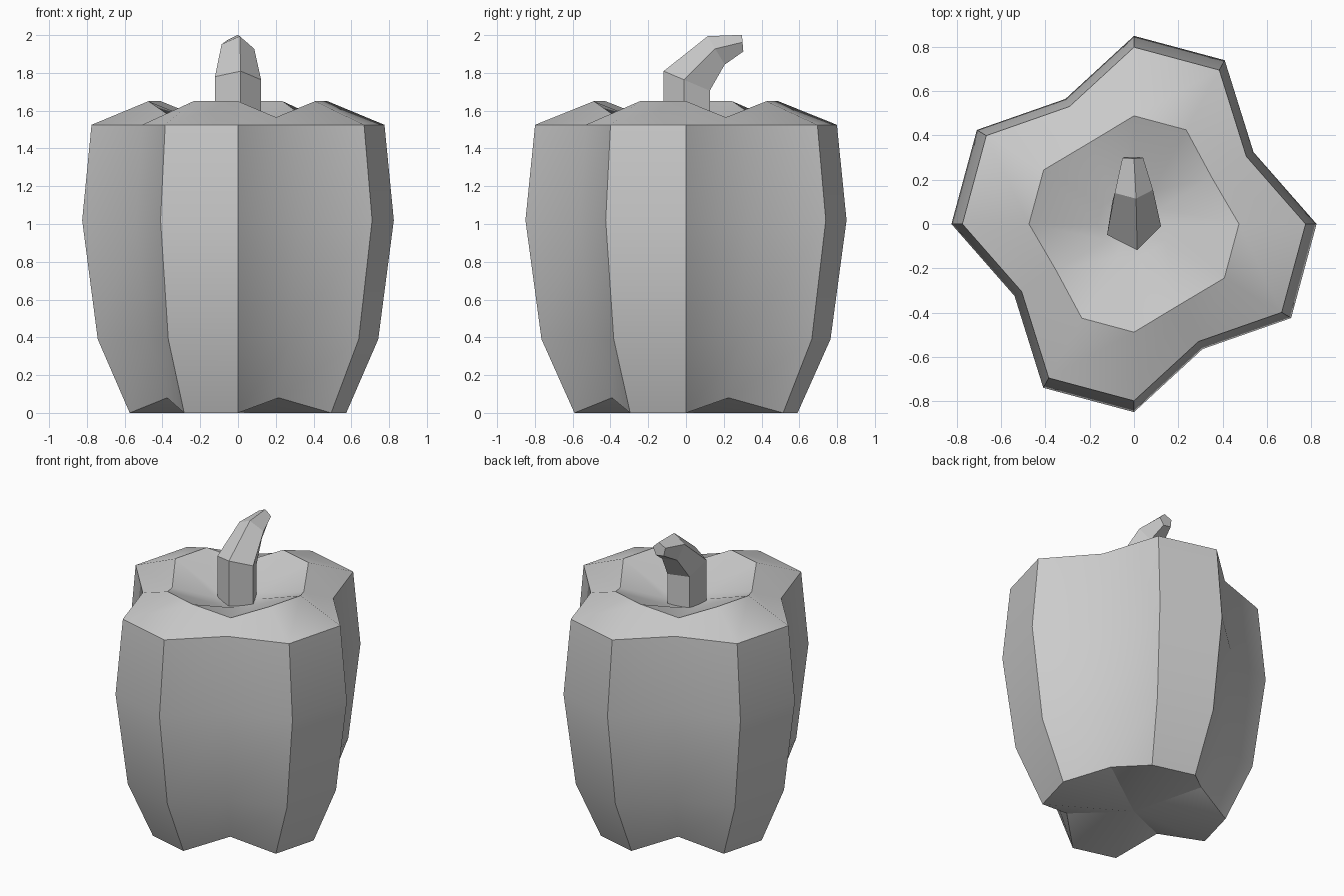
import bpy, bmesh, math

if "Cube" in bpy.data.objects:
    bpy.data.objects.remove(bpy.data.objects["Cube"])


def loft(name, rings, start=None, end=None):
    """Skin equal-sized rings, closing each end with a fan or an n-gon."""
    bm = bmesh.new()
    vr = [[bm.verts.new(p) for p in r] for r in rings]
    n = len(vr[0])
    for a, b in zip(vr, vr[1:]):
        for i in range(n):
            j = (i + 1) % n
            bm.faces.new((a[i], a[j], b[j], b[i]))
    for ring, tip in ((vr[0], start), (vr[-1], end)):
        if tip is None:
            bm.faces.new(ring)
        else:
            c = bm.verts.new(tip)
            for i in range(n):
                bm.faces.new((ring[i], ring[(i + 1) % n], c))
    bmesh.ops.recalc_face_normals(bm, faces=bm.faces)
    me = bpy.data.meshes.new(name)
    bm.to_mesh(me)
    bm.free()
    ob = bpy.data.objects.new(name, me)
    bpy.context.collection.objects.link(ob)
    return ob


# Four-lobed outline: half of it, then repeated by a half turn
half = [(0.825, 0), (0.54, 0.325), (0.41, 0.74),
        (0, 0.85), (-0.31, 0.565), (-0.71, 0.425)]
outline = half + [(-x, -y) for x, y in half]

# (lobe scale, lobe z, groove scale, groove z), bottom to top and into the dip
levels = [(0.695, 0, 0.695, 0.08),
          (0.9, 0.39, 0.9, 0.39),
          (1.0, 1.02, 1.0, 1.02),
          (0.94, 1.525, 0.94, 1.525),
          (0.575, 1.65, 0.65, 1.565),
          (0.2, 1.51, 0.22, 1.505)]
rings = []
for ls, lz, gs, gz in levels:
    ring = []
    for i, (x, y) in enumerate(outline):
        s, z = (gs, gz) if i % 3 == 1 else (ls, lz)
        ring.append((x * s, y * s, z))
    rings.append(ring)
body = loft("pepper_body", rings, (0, 0, 0), (0, 0, 1.48))

# Five-sided stem, bending backwards: centre, half width, half depth, tilt
stem_rings = []
for cx, cy, cz, r, ry, rz in [(-0.006, 0.01, 1.44, 0.13, 0.13, 0),
                              (-0.006, 0.01, 1.755, 0.13, 0.13, -0.055),
                              (-0.005, 0.162, 1.915, 0.092, 0.048, -0.08),
                              (-0.008, 0.3, 1.955, 0.05, 0.004, -0.047)]:
    ring = []
    for k in range(5):
        a = math.radians(207 + 72 * k)
        ring.append((cx + r * math.cos(a), cy + ry * math.sin(a),
                     cz + rz * math.sin(a)))
    stem_rings.append(ring)
stem = loft("stem", stem_rings)

# Smooth skin with sharp rims; the stem stays faceted
bpy.ops.object.select_all(action='DESELECT')
body.select_set(True)
bpy.context.view_layer.objects.active = body
bpy.ops.object.shade_smooth_by_angle(angle=math.radians(30))
